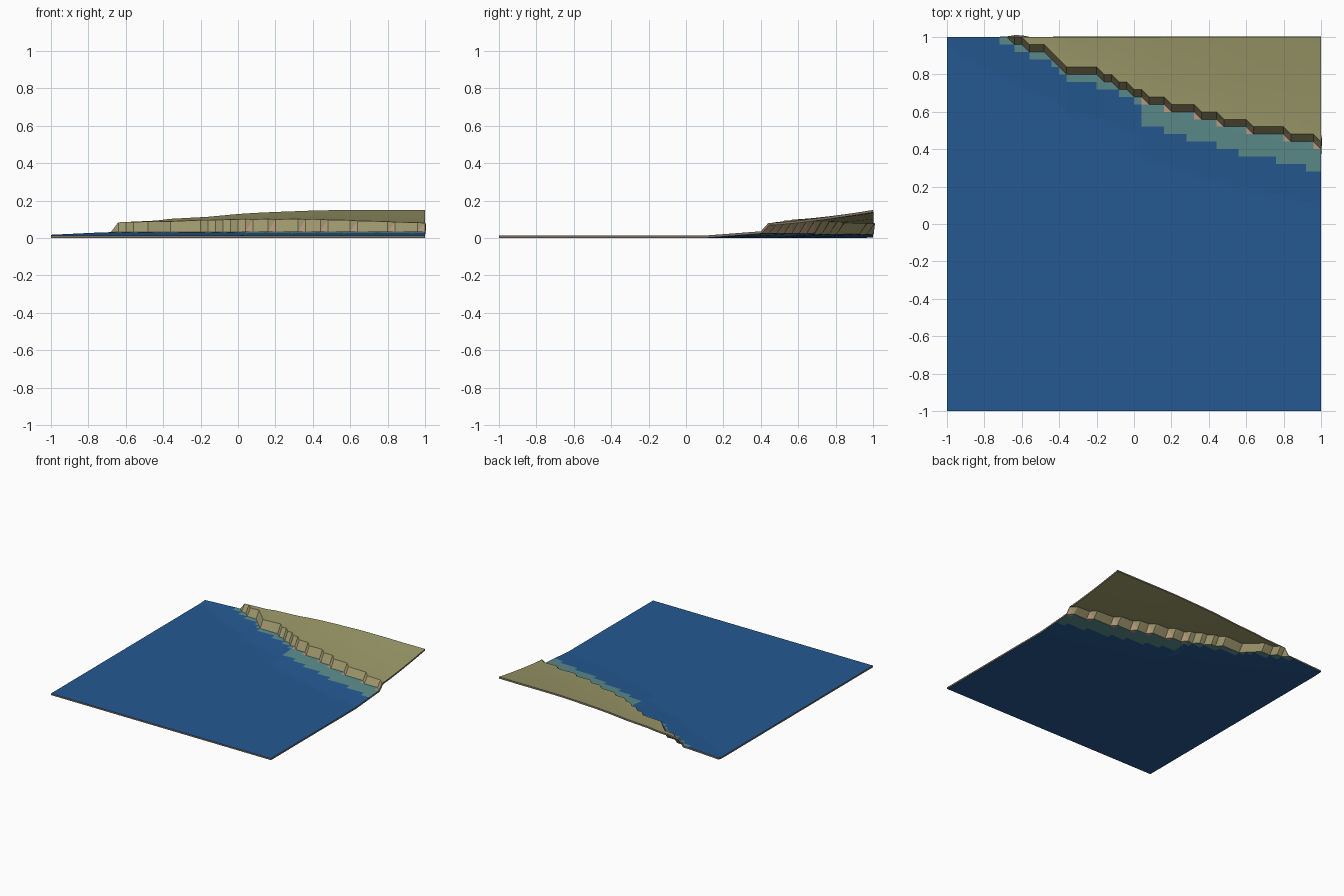
import bpy, bmesh

if "Cube" in bpy.data.objects:
    bpy.data.objects.remove(bpy.data.objects["Cube"])

N = 50
STEP = 2 / N

# coastline (x, y) along the top edge of the cliff, and the cliff edge heights
COAST = [(-1.0, 1.2), (-0.64, 1.0), (-0.56, 0.96), (-0.44, 0.92), (-0.40, 0.88),
         (-0.36, 0.84), (-0.16, 0.80), (-0.08, 0.76), (0.0, 0.72), (0.08, 0.68),
         (0.20, 0.64), (0.36, 0.60), (0.48, 0.56), (0.64, 0.52), (0.84, 0.48), (1.0, 0.44)]
EDGE = [(-1.0, 0.08), (-0.64, 0.084), (-0.36, 0.089), (0.0, 0.10), (0.4, 0.10), (1.0, 0.08)]


def lerp(table, x):
    for (x0, y0), (x1, y1) in zip(table, table[1:]):
        if x <= x1 + 1e-6:
            return y0 + (y1 - y0) * (x - x0) / (x1 - x0)
    return table[-1][1]


def is_land(x, y):
    return y >= lerp(COAST, x) - 1e-4


def height(x, y):
    c = lerp(COAST, x)
    if is_land(x, y):                       # plateau rising inland
        return lerp(EDGE, x) + 0.07 * (max(0, y - c) / 0.56) ** 1.3
    d = max(0.0, c - STEP - y)              # beach sloping into the sea
    top, width = (0.036, 0.30) if x > 0.02 else (0.031, 0.21)
    return 0.013 + (top - 0.013) * max(0.0, 1 - d / width)


def material(name, rgb):
    m = bpy.data.materials.new(name)
    m.diffuse_color = (*rgb, 1)
    m.use_nodes = True
    m.node_tree.nodes["Principled BSDF"].inputs["Base Color"].default_value = m.diffuse_color
    return m


SEA, SHALLOWS, LAND, ROCK, SAND, RIM = range(6)
mats = [material("sea blue", (0.018, 0.100, 0.285)),
        material("shallow teal", (0.105, 0.260, 0.262)),
        material("grass olive", (0.330, 0.318, 0.140)),
        material("cliff olive", (0.335, 0.300, 0.150)),
        material("sand tan", (0.480, 0.330, 0.215)),
        material("rim grey brown", (0.200, 0.160, 0.115))]

# terrain sheet: triangulated grid, coloured by raised corners and shore distance
bm = bmesh.new()
grid = []
for j in range(N + 1):
    row = []
    for i in range(N + 1):
        x, y = -1 + i * STEP, -1 + j * STEP
        row.append(bm.verts.new((x, y, height(x, y))))
    grid.append(row)

for j in range(N):
    for i in range(N):
        a, b = grid[j][i], grid[j][i + 1]
        d, c = grid[j + 1][i], grid[j + 1][i + 1]
        cx, cy = a.co.x + STEP / 2, a.co.y + STEP / 2
        raised = sum(is_land(v.co.x, v.co.y) for v in (a, b, c, d))
        reach = 0.157 if cx > 0.04 else 0.064
        for tri in ((a, b, d), (b, c, d)):
            n = sum(is_land(v.co.x, v.co.y) for v in tri)
            f = bm.faces.new(tri)
            if n == 3:
                f.material_index = LAND
            elif raised == 1 and cx > 0:
                f.material_index = SAND
            elif n:
                f.material_index = ROCK
            else:
                f.material_index = SHALLOWS if cy > lerp(COAST, cx) - reach else SEA

mesh = bpy.data.meshes.new("coast_terrain")
bm.to_mesh(mesh)
bm.free()
for m in mats:
    mesh.materials.append(m)
terrain = bpy.data.objects.new("coast_terrain", mesh)
bpy.context.collection.objects.link(terrain)

# thin slab with a plain rim
solid = terrain.modifiers.new("thickness", 'SOLIDIFY')
solid.thickness = 0.013
solid.offset = -1
solid.material_offset_rim = RIM
